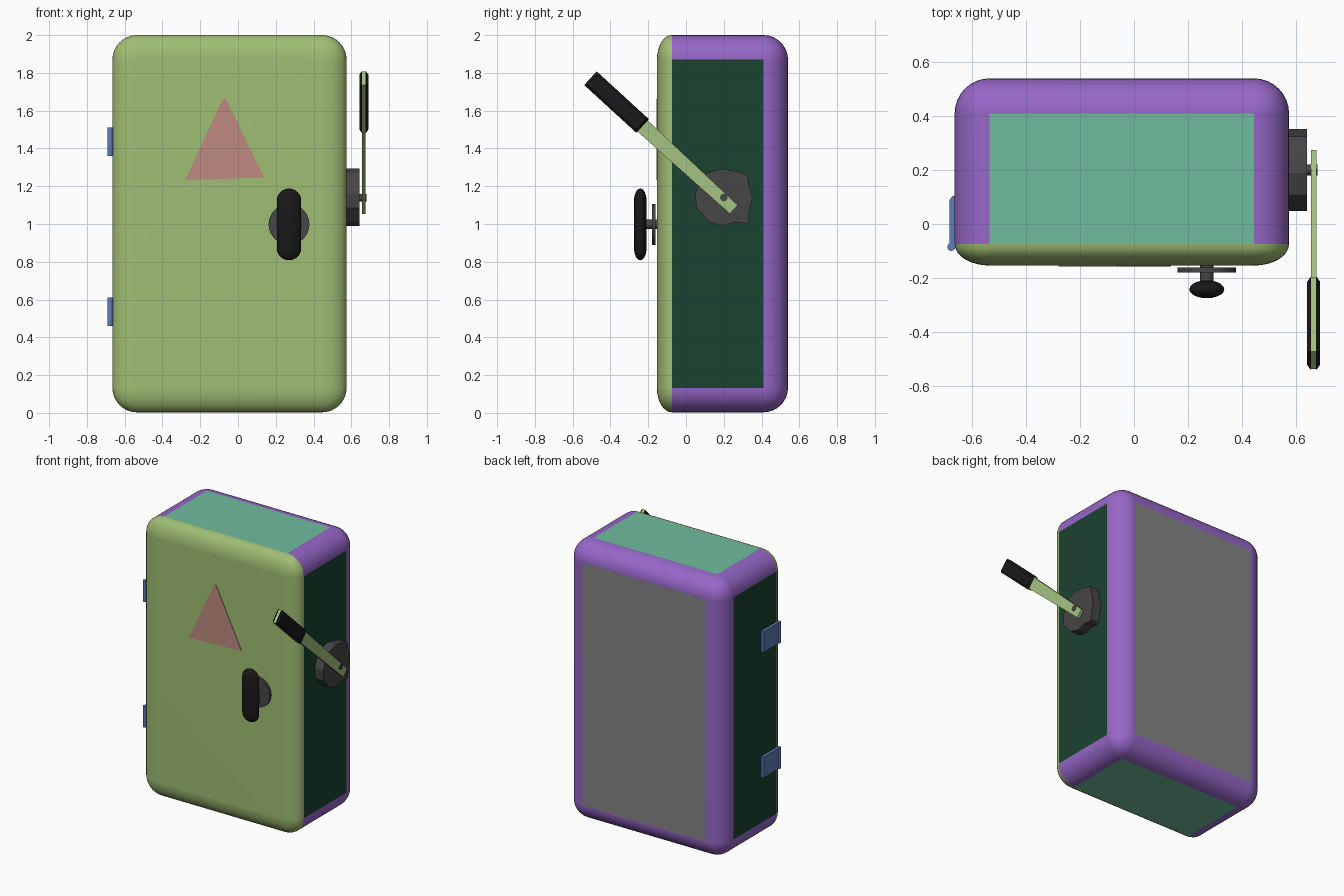
import bpy, bmesh, math
from mathutils import Vector

if "Cube" in bpy.data.objects:
    bpy.data.objects.remove(bpy.data.objects["Cube"])


def mat(name, r, g, b):
    m = bpy.data.materials.new(name)
    lin = [((c / 255 + 0.055) / 1.055) ** 2.4 for c in (r, g, b)]
    m.diffuse_color = (*lin, 1)
    m.use_nodes = True
    m.node_tree.nodes["Principled BSDF"].inputs["Base Color"].default_value = m.diffuse_color
    return m


LIME = mat("lime", 160, 190, 115)
PURPLE = mat("purple", 150, 103, 200)
TEAL = mat("teal", 112, 188, 158)
DARK_GREEN = mat("dark_green", 27, 66, 49)
GREY = mat("grey", 132, 132, 132)
IRON = mat("iron", 70, 70, 70)
BLACK = mat("black", 25, 25, 25)
PINK = mat("pink", 190, 138, 128)
BLUE = mat("blue", 96, 124, 184)
PALE = mat("pale_green", 165, 195, 130)


def finish(name, bm, mats, angle=35):
    me = bpy.data.meshes.new(name)
    bm.to_mesh(me)
    bm.free()
    ob = bpy.data.objects.new(name, me)
    bpy.context.collection.objects.link(ob)
    for m in mats:
        me.materials.append(m)
    bpy.ops.object.select_all(action='DESELECT')
    ob.select_set(True)
    bpy.context.view_layer.objects.active = ob
    bpy.ops.object.shade_smooth_by_angle(angle=math.radians(angle))
    return ob


def box_bm(lo, hi, bevel=0, segs=1):
    bm = bmesh.new()
    bmesh.ops.create_cube(bm, size=1)
    for v in bm.verts:
        v.co = Vector([l + (c + 0.5) * (h - l) for c, l, h in zip(v.co, lo, hi)])
    if bevel:
        bmesh.ops.bevel(bm, geom=bm.edges[:], offset=bevel, segments=segs,
                        profile=0.5, affect='EDGES')
    return bm


def prism(name, pts, axis, a, b, material, chamfer=0):
    """Extrude a 2D outline along an axis; chamfer bevels the rim at b."""
    def place(p, t):
        c = list(p)
        c.insert('xyz'.index(axis), t)
        return c
    bm = bmesh.new()
    lo = [bm.verts.new(place(p, a)) for p in pts]
    hi = [bm.verts.new(place(p, b)) for p in pts]
    bm.faces.new(lo)
    cap = bm.faces.new(hi)
    for i in range(len(pts)):
        j = (i + 1) % len(pts)
        bm.faces.new((lo[i], lo[j], hi[j], hi[i]))
    bmesh.ops.recalc_face_normals(bm, faces=bm.faces[:])
    if chamfer:
        bmesh.ops.bevel(bm, geom=list(cap.edges), offset=chamfer, segments=1,
                        affect='EDGES')
    return finish(name, bm, [material], 25)


def circle(cx, cy, r, n=32):
    return [(cx + r * math.cos(2 * math.pi * i / n),
             cy + r * math.sin(2 * math.pi * i / n)) for i in range(n)]


# Rounded cabinet, split into door (front rounding) and case with coloured panels
SPLIT, R, DOOR = -0.075, 0.13, 0.079


def cabinet_half(name, front, mats):
    bm = box_bm((-0.665, SPLIT - R, 0.003), (0.575, 0.54, 2.0), R, 8)
    drop = [f for f in bm.faces if (f.calc_center_median().y < SPLIT) != front]
    bmesh.ops.delete(bm, geom=drop, context='FACES')
    for v in bm.verts:
        if v.co.y < SPLIT:
            v.co.y = SPLIT + (v.co.y - SPLIT) * DOOR / R
    bm.normal_update()
    if not front:
        for f in bm.faces:
            n = f.normal
            if f.calc_area() > 0.3:
                f.material_index = 1 if abs(n.z) > 0.9 else 2 if abs(n.x) > 0.9 else 3
    ob = finish(name, bm, mats)
    w = ob.modifiers.new("weighted", 'WEIGHTED_NORMAL')
    w.keep_sharp = True


cabinet_half("door", True, [LIME])
cabinet_half("case", False, [PURPLE, TEAL, DARK_GREEN, GREY])

# Warning triangle on the door
prism("triangle_sign", [(-0.28, 1.232), (0.138, 1.246), (-0.064, 1.663), (-0.08, 1.663)],
      'y', -0.15, -0.157, PINK)

# Door knob: round plate, stem and oblong grip
KX, KZ = 0.27, 0.998
prism("knob_plate", circle(KX, KZ, 0.108), 'y', -0.162, -0.179, IRON)
prism("knob_stem", circle(KX, KZ, 0.025, 16), 'y', -0.15, -0.22, IRON)
bm = bmesh.new()
bmesh.ops.create_uvsphere(bm, u_segments=20, v_segments=12, radius=0.065)
for v in bm.verts:
    z = v.co.z
    if abs(z) > 1e-4:
        z += math.copysign(0.125, z)
    v.co = (KX + v.co.x, -0.242 + v.co.y * 0.51, KZ + z)
finish("knob_grip", bm, [BLACK])

# Hinges: leaf and barrel
for label, z in (("lower", 0.46), ("upper", 1.36)):
    prism("hinge_leaf_" + label,
          [(-0.66, -0.085), (-0.684, -0.085), (-0.684, 0.09), (-0.672, 0.104), (-0.66, 0.104)],
          'z', z, z + 0.15, BLUE)
    prism("hinge_barrel_" + label, circle(-0.677, -0.085, 0.015, 12),
          'z', z, z + 0.15, BLUE)

# Lever hub: irregular boss with a pivot pin
LY, LZ = 0.2, 1.14
hub = [(-0.09, 0.13), (-0.01, 0.153), (0.06, 0.14), (0.125, 0.122), (0.132, 0.075),
       (0.152, 0), (0.135, -0.075), (0.132, -0.13), (0.115, -0.137), (0.055, -0.13),
       (0, -0.15), (-0.075, -0.13), (-0.145, -0.055), (-0.152, 0.02), (-0.127, 0.085)]
prism("lever_hub", [(LY + a, LZ + b) for a, b in hub], 'x', 0.56, 0.642, IRON)
prism("lever_pin", circle(LY, LZ, 0.02, 16), 'x', 0.63, 0.68, IRON)

# Lever arm and the two grip scales, laid out along the lever direction
start = Vector((0.253, 1.077))
along = (Vector((-0.506, 1.772)) - start).normalized()
across = Vector((along.y, -along.x))


def lever(pts):
    return [tuple(start + along * s + across * w) for s, w in pts]


arm = [(0, 0.031), (0.652, 0.04), (0.655, 0.048), (1.028, 0.048)]
prism("lever_arm", lever(arm + [(s, -w) for s, w in reversed(arm)]),
      'x', 0.656, 0.676, PALE)
scale = lever([(0.655, 0.049), (1.029, 0.049), (1.029, -0.049), (0.655, -0.049)])
prism("grip_inner", scale, 'x', 0.657, 0.642, BLACK, 0.012)
prism("grip_outer", scale, 'x', 0.675, 0.69, BLACK, 0.012)
